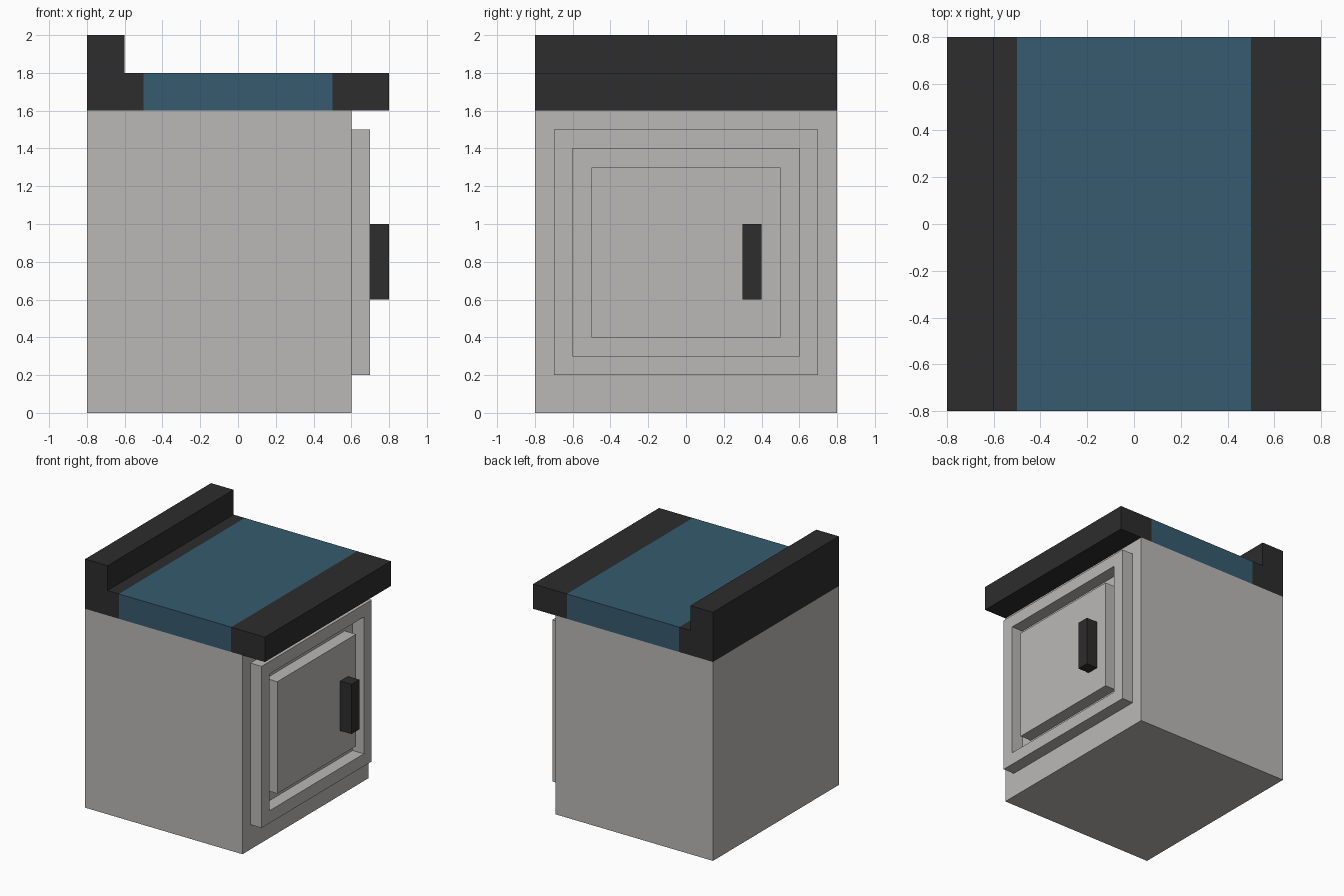
import bpy, bmesh

if "Cube" in bpy.data.objects:
    bpy.data.objects.remove(bpy.data.objects["Cube"])


def material(name, rgb):
    m = bpy.data.materials.new(name)
    m.diffuse_color = (*rgb, 1.0)
    m.use_nodes = True
    m.node_tree.nodes["Principled BSDF"].inputs["Base Color"].default_value = m.diffuse_color
    return m


GREY = material("light_grey", (0.495, 0.483, 0.472))
DARK = material("charcoal", (0.026, 0.026, 0.026))
BLUE = material("slate_blue", (0.037, 0.105, 0.156))


def finish(name, bm, *mats):
    bmesh.ops.recalc_face_normals(bm, faces=bm.faces)
    me = bpy.data.meshes.new(name)
    bm.to_mesh(me)
    bm.free()
    for m in mats:
        me.materials.append(m)
    ob = bpy.data.objects.new(name, me)
    bpy.context.collection.objects.link(ob)
    return ob


def box(name, lo, hi, mat):
    bm = bmesh.new()
    bmesh.ops.create_cube(bm, size=1)
    for v in bm.verts:
        v.co = [(a + b) / 2 + c * (b - a) for a, b, c in zip(lo, hi, v.co)]
    return finish(name, bm, mat)


# Cabinet body
box("cabinet_body", (-0.8, -0.8, 0), (0.6, 0.8, 1.6), GREY)

# Counter with raised back rail: side profile extruded along y
bm = bmesh.new()
profile = [(-0.8, 1.6), (0.8, 1.6), (0.8, 1.8), (-0.6, 1.8), (-0.6, 2.0), (-0.8, 2.0)]
side = bm.faces.new([bm.verts.new((x, -0.8, z)) for x, z in profile])
new = bmesh.ops.extrude_face_region(bm, geom=[side], use_keep_orig=True)["geom"]
bmesh.ops.translate(bm, vec=(0, 1.6, 0),
                    verts=[g for g in new if isinstance(g, bmesh.types.BMVert)])
# Blue band across the middle, cut into the counter
for x in (-0.5, 0.5):
    bmesh.ops.bisect_plane(bm, geom=bm.verts[:] + bm.edges[:] + bm.faces[:],
                           plane_co=(x, 0, 0), plane_no=(1, 0, 0))
for f in bm.faces:
    f.material_index = int(abs(f.calc_center_median().x) < 0.45)
finish("counter_top", bm, DARK, BLUE)

# Door frame: rectangular loops (inset, x) joined by quads
bm = bmesh.new()
loops = []
for inset, x in ((0, 0.6), (0, 0.7), (0.1, 0.7), (0.1, 0.6)):
    y, lo, hi = 0.7 - inset, 0.2 + inset, 1.5 - inset
    loops.append([bm.verts.new((x, *p)) for p in ((-y, lo), (y, lo), (y, hi), (-y, hi))])
for a, b in zip(loops, loops[1:]):
    for i in range(4):
        j = (i + 1) % 4
        bm.faces.new((a[i], a[j], b[j], b[i]))
finish("door_frame", bm, GREY)

# Raised door panel and handle
box("door_panel", (0.6, -0.5, 0.4), (0.7, 0.5, 1.3), GREY)
box("door_handle", (0.7, 0.3, 0.6), (0.8, 0.4, 1.0), DARK)
